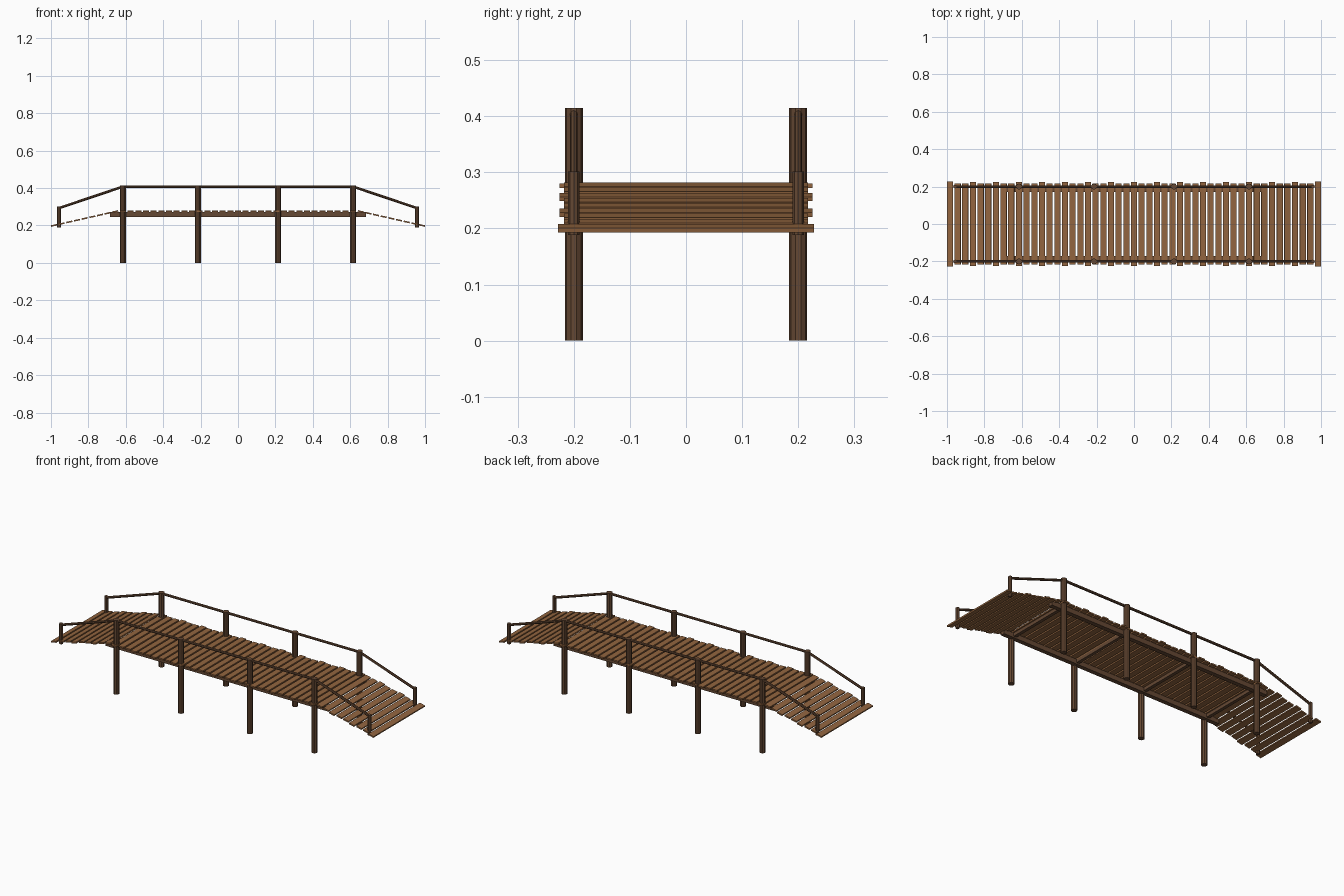
import bpy, math
from mathutils import Vector

if "Cube" in bpy.data.objects:
    bpy.data.objects.remove(bpy.data.objects["Cube"])

def material(name, col):
    m = bpy.data.materials.new(name)
    m.diffuse_color = (*col, 1)
    m.use_nodes = True
    m.node_tree.nodes["Principled BSDF"].inputs["Base Color"].default_value = m.diffuse_color
    return m

PLANK = material("plank_wood", (0.29, 0.13, 0.05))
DARK = material("dark_wood", (0.13, 0.065, 0.033))

def box(name, loc, size, mat, tilt=0):
    bpy.ops.mesh.primitive_cube_add(size=1, location=loc, rotation=(0, tilt, 0))
    o = bpy.context.object
    o.name = name
    o.scale = size
    o.data.materials.append(mat)
    return o

def pole(name, a, b, r, sides=8):
    a, b = Vector(a), Vector(b)
    d = b - a
    bpy.ops.mesh.primitive_cylinder_add(vertices=sides, radius=r, depth=d.length, location=(a + b) / 2)
    o = bpy.context.object
    o.name = name
    o.rotation_euler = d.to_track_quat('Z', 'Y').to_euler()
    o.data.materials.append(DARK)
    return o

# Deck planks: flat middle, sloping ramps, every third plank longer
KNEE, TOP, SLOPE, STEP = 0.65, 0.276, 0.226, 0.041
for i in range(-24, 25):
    x = i * STEP
    ramp = max(0, abs(x) - KNEE)
    tilt = math.copysign(math.atan(SLOPE), x) if ramp > 0 else 0
    half = 0.228 if abs(i) == 24 else 0.225 if i % 3 == 0 else 0.217
    box("deck_plank", (x, 0, TOP - SLOPE * ramp), (0.0325, 2 * half, 0.008), PLANK, tilt)

# Cross beams under the deck
POSTS = (-0.615, -0.214, 0.214, 0.615)
for x in POSTS:
    box("cross_beam", (x, 0, 0.263), (0.018, 0.38, 0.018), DARK)

for s in (-1, 1):
    y = 0.2 * s
    # Long side beam
    box("side_beam", (0, 0.182 * s, 0.259), (1.37, 0.024, 0.026), DARK)
    # Tall posts
    for x in POSTS:
        pole("tall_post", (x, y, 0), (x, y, 0.415), 0.016, 10)
    # Short end posts
    for e in (-1, 1):
        pole("end_post", (0.957 * e, y, 0.188), (0.957 * e, y, 0.302), 0.01)
        # Sloping handrail
        pole("ramp_rail", (0.615 * e, y, 0.408), (0.957 * e, y, 0.293), 0.007)
    # Level handrail
    for a, b in zip(POSTS, POSTS[1:]):
        pole("level_rail", (a, y, 0.408), (b, y, 0.408), 0.007)
